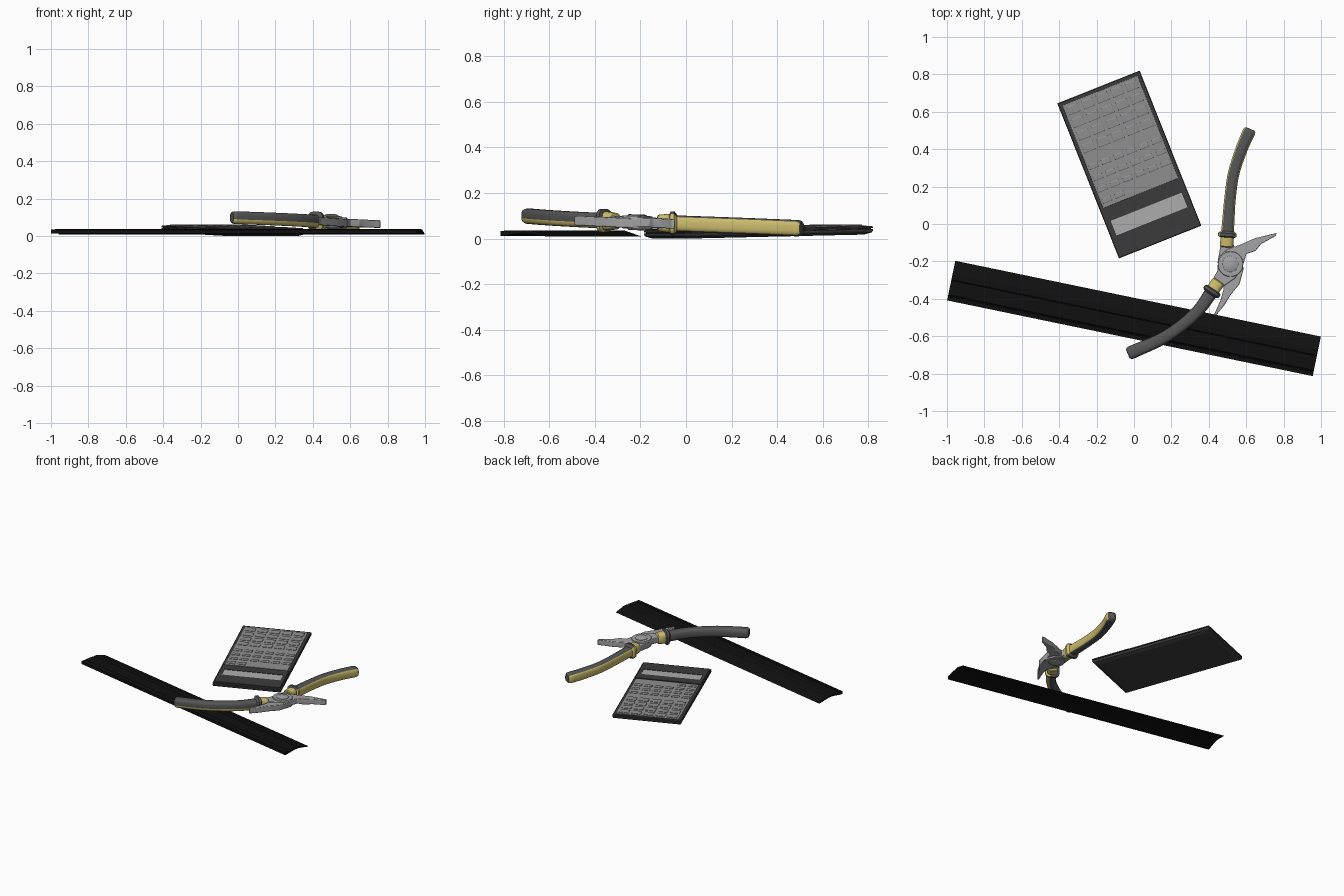
import bpy, bmesh, math
from mathutils import Matrix, Vector

if "Cube" in bpy.data.objects:
    bpy.data.objects.remove(bpy.data.objects["Cube"])


def material(name, rgb):
    m = bpy.data.materials.new(name)
    m.diffuse_color = (*rgb, 1)
    m.use_nodes = True
    m.node_tree.nodes["Principled BSDF"].inputs["Base Color"].default_value = m.diffuse_color
    return m


BLACK = material("black", (0.005, 0.005, 0.005))
DARK = material("dark_grey", (0.045, 0.045, 0.045))
PANEL = material("panel_grey", (0.28, 0.28, 0.28))
GLASS = material("display_grey", (0.42, 0.42, 0.42))
METAL = material("metal", (0.36, 0.36, 0.37))
RUBBER = material("rubber", (0.09, 0.09, 0.09))
YELLOW = material("yellow", (0.60, 0.50, 0.15))


def finish(name, bm, mats, M, smooth=True, bevel=0):
    bmesh.ops.recalc_face_normals(bm, faces=bm.faces)
    me = bpy.data.meshes.new(name)
    bm.to_mesh(me)
    bm.free()
    me.transform(M)
    for m in mats:
        me.materials.append(m)
    ob = bpy.data.objects.new(name, me)
    bpy.context.collection.objects.link(ob)
    if bevel:
        b = ob.modifiers.new("bevel", "BEVEL")
        b.width, b.segments, b.limit_method = bevel, 2, "ANGLE"
    if smooth:
        bpy.ops.object.select_all(action="DESELECT")
        ob.select_set(True)
        bpy.context.view_layer.objects.active = ob
        bpy.ops.object.shade_smooth_by_angle(angle=math.radians(40))
    return ob


def loft(bm, rings, paint=None):
    vs = [[bm.verts.new(p) for p in r] for r in rings]
    n = len(vs[0])
    for a, b in zip(vs, vs[1:]):
        for i in range(n):
            f = bm.faces.new((a[i], a[(i + 1) % n], b[(i + 1) % n], b[i]))
            if paint:
                f.material_index = paint(i, n)
    bm.faces.new(vs[0][::-1])
    bm.faces.new(vs[-1])


def prism(bm, pts, z0, z1):
    loft(bm, [[(x, y, z) for x, y in pts] for z in (z0, z1)])


def rect(cx, cy, hw, hh, z=None):
    p = [(cx - hw, cy - hh), (cx + hw, cy - hh), (cx + hw, cy + hh), (cx - hw, cy + hh)]
    return p if z is None else [(x, y, z) for x, y in p]


def tilt(a, b, c):
    # adds a slope to z
    return Matrix(((1, 0, 0, 0), (0, 1, 0, 0), (a, b, 1, c), (0, 0, 0, 1)))


# ---- scale ruler: extruded arched profile with grooves
RM = Matrix.Translation((0, -0.505, 0)) @ Matrix.Rotation(math.radians(-11.7), 4, "Z")
profile = [(0.108, 0.010), (0.035, 0.035), (0.006, 0.036), (0.0, 0.032), (-0.006, 0.036),
           (-0.076, 0.035), (-0.081, 0.031), (-0.086, 0.035), (-0.108, 0.033),
           (-0.108, 0.012), (-0.095, 0.012), (-0.02, 0.024), (0.02, 0.024), (0.098, 0.009)]
bm = bmesh.new()
loft(bm, [[(s * 0.998, y, z) for y, z in profile] for s in (-1, 1)])
finish("ruler", bm, [BLACK], RM, smooth=False)

# ---- calculator
CM = (Matrix.Translation((-0.025, 0.318, 0)) @ Matrix.Rotation(math.radians(21.7), 4, "Z")
      @ tilt(0, 0.021, 0))
bm = bmesh.new()
layers = [(0.03, 0.0088), (0.004, 0.018), (0, 0.026), (0, 0.032), (0.007, 0.033),
          (0.007, 0.036), (0, 0.037), (0, 0.043), (0.004, 0.046)]
loft(bm, [rect(0, 0, 0.237 - i, 0.446 - i, z) for i, z in layers])
finish("calculator_body", bm, [DARK], CM, smooth=False)

bm = bmesh.new()
prism(bm, rect(0, 0.130, 0.216, 0.295), 0.044, 0.049)
finish("keypad_panel", bm, [PANEL], CM, smooth=False, bevel=0.002)

# display housing: frame of four bars around the window
bm = bmesh.new()
for r in [(0, -0.209, 0.228, 0.034), (0, -0.382, 0.228, 0.055),
          (-0.216, -0.285, 0.012, 0.042), (0.216, -0.285, 0.012, 0.042)]:
    prism(bm, rect(*r), 0.044, 0.051)
finish("display_housing", bm, [DARK], CM, smooth=False)
bm = bmesh.new()
prism(bm, rect(0, -0.285, 0.204, 0.042), 0.044, 0.048)
finish("display_window", bm, [GLASS], CM, smooth=False)

# keys: four wide rows, then small function rows
bm = bmesh.new()


def key(x, y, hw, hh):
    loft(bm, [rect(x, y, hw, hh, 0.047), rect(x, y, hw, hh, 0.052),
              rect(x, y, hw - 0.004, hh - 0.004, 0.054)])


for r in range(4):
    for c in range(5):
        key(-0.168 + 0.084 * c, 0.386 - 0.073 * r, 0.033, 0.024)
for r, count in enumerate((6, 6, 6, 2)):
    for c in range(count):
        key(-0.181 + 0.0725 * c, 0.064 - 0.065 * r, 0.027, 0.014)
finish("keys", bm, [PANEL], CM, smooth=False)

# ---- pliers, built flat then tilted
PM = tilt(-0.02, -0.034, 0.0744)
PIVOT = Vector((0.516, -0.214, 0))

half_a = [(.468, -.09), (.527, -.09), (.543, -.144), (.575, -.176), (.586, -.241), (.564, -.321),
          (.516, -.38), (.484, -.433), (.436, -.492), (.43, -.481), (.463, -.406), (.479, -.348),
          (.468, -.278), (.447, -.205), (.457, -.144)]
half_b = [(.455, -.35), (.41, -.315), (.446, -.25), (.45, -.18), (.50, -.134), (.564, -.112),
          (.65, -.075), (.762, -.048), (.757, -.064), (.68, -.107), (.65, -.144), (.601, -.16),
          (.58, -.23), (.54, -.29)]
for name, pts, z0, z1 in (("jaw_lower", half_a, -0.024, 0.018), ("jaw_upper", half_b, -0.018, 0.023)):
    bm = bmesh.new()
    prism(bm, pts, z0, z1)
    finish(name, bm, [METAL], PM, bevel=0.004)


def circle(r, z):
    return [(PIVOT.x + r * math.cos(a), PIVOT.y + r * math.sin(a), z)
            for a in (2 * math.pi * i / 32 for i in range(32))]


bm = bmesh.new()
loft(bm, [circle(0.066, -0.028), circle(0.068, -0.025), circle(0.068, 0.025), circle(0.066, 0.028)])
finish("joint_disc", bm, [METAL], PM)
bm = bmesh.new()
loft(bm, [circle(0.038, -0.034), circle(0.042, -0.031), circle(0.042, 0.031), circle(0.038, 0.034)])
finish("pivot_rivet", bm, [METAL], PM)


def spline(p, steps=6):
    # Catmull-Rom points through the path
    p = [Vector(q) for q in p]
    p = [2 * p[0] - p[1]] + p + [2 * p[-1] - p[-2]]
    out = []
    for a, b, c, d in zip(p, p[1:], p[2:], p[3:]):
        for k in range(steps):
            t = k / steps
            out.append(0.5 * (2 * b + (c - a) * t + (2 * a - 5 * b + 4 * c - d) * t * t
                              + (3 * b - a - 3 * c + d) * t ** 3))
    return out + [p[-2]]


def section(c, d, w, h, n=20):
    # rounded-square ring across direction d
    side = Vector((d.y, -d.x))
    ring = []
    for i in range(n):
        a = 2 * math.pi * (i + 0.5) / n
        u, v = math.cos(a), math.sin(a)
        q = c + side * w * math.copysign(abs(u) ** 0.65, u)
        ring.append((q.x, q.y, h * math.copysign(abs(v) ** 0.65, v)))
    return ring


def grip(name, path, w, h, paint):
    pts = spline(path)
    rings = []
    for i, c in enumerate(pts):
        d = (pts[min(i + 1, len(pts) - 1)] - pts[max(i - 1, 0)]).normalized()
        k = 1 - 0.12 * math.sin(math.pi * i / (len(pts) - 1))
        fw, fh = w * k, h
        if i == 0:
            # flange at the front of the grip
            for off, a, b in ((-0.012, 0.040, 0.042), (-0.006, 0.050, 0.052), (0.01, 0.050, 0.052)):
                rings.append(section(c + d * off, d, a, b))
            rings.append(section(c + d * 0.022, d, w, h))
            continue
        rings.append(section(c, d, fw, fh))
    for off, s in ((0.012, 0.93), (0.02, 0.7)):
        rings.append(section(c + d * off, d, w * s, h * s))
    bm = bmesh.new()
    loft(bm, rings, paint)
    finish(name, bm, [RUBBER, YELLOW], PM)
    # collar between grip and metal neck
    d = (pts[1] - pts[0]).normalized()
    bm = bmesh.new()
    loft(bm, [section(pts[0] - d * o, d, a, b) for o, a, b in
              ((0.065, 0.032, 0.03), (0.06, 0.036, 0.036), (0.03, 0.036, 0.04), (0.0, 0.036, 0.042))])
    finish(name + "_collar", bm, [YELLOW], PM)


def sides_yellow(i, n):
    return int(abs(math.sin(2 * math.pi * (i + 1) / n)) < 0.75)


def low_edge_yellow(i, n):
    return int(n * 0.5 <= i < n * 0.66)


grip("handle_back", [(.499, -.06), (.506, .04), (.513, .13), (.532, .267), (.575, .40), (.614, .49)],
     0.035, 0.036, sides_yellow)
grip("handle_front", [(.418, -.358), (.35, -.455), (.265, -.535), (.147, -.615), (-.015, -.687)],
     0.036, 0.034, low_edge_yellow)
